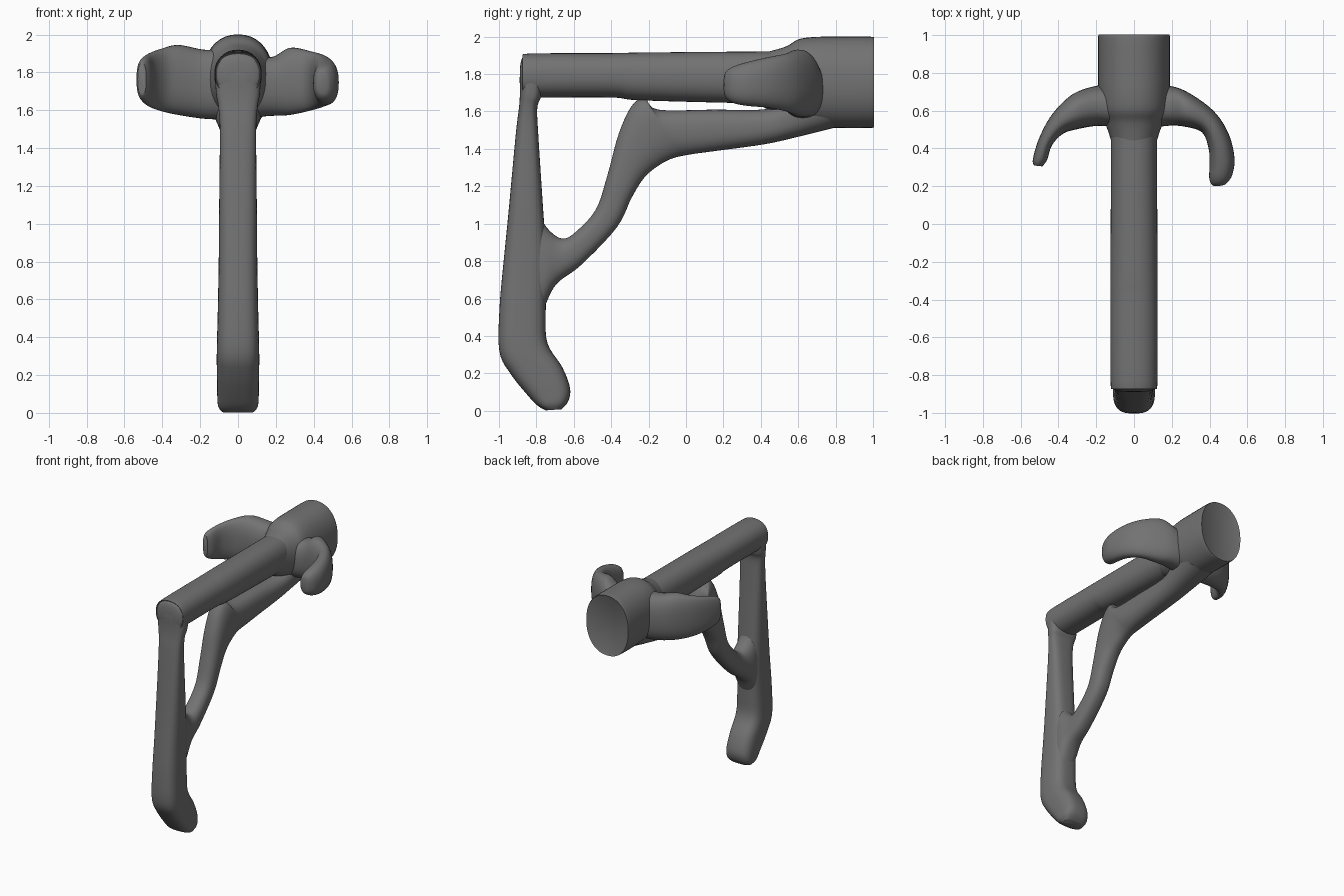
import bpy, bmesh, math
from mathutils import Vector

SEG = 40
grey = bpy.data.materials.new("dark_grey")
grey.diffuse_color = (0.17, 0.17, 0.17, 1)


def spline(rings, steps):
    """Catmull-Rom interpolation of ring parameters."""
    out, n = [], len(rings)
    for i in range(n - 1):
        a, b, c, d = (rings[max(0, min(n - 1, i + k))] for k in (-1, 0, 1, 2))
        for s in range(steps):
            t = s / steps
            out.append([0.5 * (2 * q + (r - p) * t + (2 * p - 5 * q + 4 * r - u) * t * t
                               + (3 * q - p - 3 * r + u) * t ** 3)
                        for p, q, r, u in zip(a, b, c, d)])
    out.append(list(rings[-1]))
    return out


def loft(name, rings, place, power=2.0, steps=5):
    """Each ring: two edge points (a0,b0),(a1,b1) in a plane, low and high limit across it."""
    bm = bmesh.new()
    loops = []
    for a0, b0, a1, b1, lo, hi in spline(rings, steps):
        loop = []
        for k in range(SEG):
            t = 2 * math.pi * k / SEG
            u = math.copysign(abs(math.cos(t)) ** (2 / power), math.cos(t))
            v = math.copysign(abs(math.sin(t)) ** (2 / power), math.sin(t))
            a = (a0 + a1) / 2 + u * (a0 - a1) / 2
            b = (b0 + b1) / 2 + u * (b0 - b1) / 2
            c = (lo + hi) / 2 + v * (hi - lo) / 2
            loop.append(bm.verts.new(place(a, b, c)))
        loops.append(loop)
    for p, q in zip(loops, loops[1:]):
        for k in range(SEG):
            j = (k + 1) % SEG
            bm.faces.new((p[k], p[j], q[j], q[k]))
    bm.faces.new(loops[0])
    bm.faces.new(loops[-1])
    bmesh.ops.recalc_face_normals(bm, faces=bm.faces)
    me = bpy.data.meshes.new(name)
    bm.to_mesh(me)
    bm.free()
    me.materials.append(grey)
    ob = bpy.data.objects.new(name, me)
    bpy.context.collection.objects.link(ob)
    bpy.ops.object.select_all(action='DESELECT')
    ob.select_set(True)
    bpy.context.view_layer.objects.active = ob
    bpy.ops.object.shade_smooth_by_angle(angle=math.radians(50))
    return ob


def side_loft(name, rings, **kw):
    """Loft symmetric in x; edge points are (y, z), last value is the half width."""
    return loft(name, [(*r[:4], -r[4], r[4]) for r in rings],
                lambda a, b, c: Vector((c, a, b)), **kw)


# Horizontal tube with rounded front end
side_loft("main_tube", [
    (-0.888, 1.83, -0.888, 1.74, 0.06), (-0.882, 1.868, -0.88, 1.70, 0.095),
    (-0.868, 1.895, -0.868, 1.683, 0.115), (-0.83, 1.91, -0.83, 1.675, 0.124),
    (-0.4, 1.912, -0.4, 1.675, 0.125),
    (-0.25, 1.915, -0.25, 1.66, 0.125), (0.3, 1.92, 0.3, 1.645, 0.122),
    (0.7, 1.92, 0.7, 1.64, 0.122)], power=2.3)

# Wide collar at the back, flaring out of the tube, with a flat end
side_loft("rear_collar", [
    (0.36, 1.90, 0.36, 1.65, 0.10), (0.46, 1.925, 0.46, 1.60, 0.127),
    (0.54, 1.95, 0.54, 1.57, 0.155), (0.60, 1.985, 0.60, 1.54, 0.18),
    (0.68, 1.998, 0.70, 1.52, 0.188), (0.8, 2.0, 0.8, 1.512, 0.19),
    (0.985, 2.0, 0.985, 1.512, 0.19), (1.0, 1.992, 1.0, 1.52, 0.183)], power=2.2)

# Upright handle with a kicked-back foot, flaring into the tube at the top
side_loft("handle", [
    (-0.87, 1.88, -0.77, 1.86, 0.09), (-0.888, 1.80, -0.76, 1.78, 0.117),
    (-0.888, 1.70, -0.775, 1.68, 0.116), (-0.893, 1.62, -0.795, 1.62, 0.104),
    (-0.91, 1.48, -0.79, 1.48, 0.096), (-0.95, 1.05, -0.762, 1.05, 0.10),
    (-0.975, 0.80, -0.745, 0.80, 0.102), (-0.997, 0.55, -0.75, 0.52, 0.107),
    (-0.998, 0.32, -0.74, 0.36, 0.112), (-0.94, 0.20, -0.66, 0.23, 0.112),
    (-0.84, 0.075, -0.62, 0.12, 0.11), (-0.79, 0.025, -0.63, 0.05, 0.105),
    (-0.75, 0.002, -0.665, 0.008, 0.085)], power=3.0)

# Curved brace rising from the handle and running back under the tube
side_loft("brace", [
    (-0.81, 1.10, -0.81, 0.42, 0.09), (-0.745, 0.98, -0.75, 0.57, 0.09),
    (-0.66, 0.92, -0.69, 0.68, 0.078), (-0.58, 0.965, -0.56, 0.78, 0.072),
    (-0.48, 1.08, -0.37, 0.98, 0.07), (-0.42, 1.26, -0.29, 1.14, 0.075),
    (-0.36, 1.48, -0.22, 1.25, 0.08), (-0.29, 1.63, -0.14, 1.315, 0.085),
    (-0.22, 1.67, -0.07, 1.35, 0.087), (-0.15, 1.61, 0.02, 1.37, 0.09),
    (0.15, 1.61, 0.15, 1.388, 0.09), (0.4, 1.61, 0.42, 1.425, 0.095),
    (0.50, 1.64, 0.60, 1.465, 0.11), (0.62, 1.74, 0.80, 1.515, 0.14)], power=2.4)

# Swept horns: edge points are (x, y), then low and high z
right_rings = [
    (0.05, 0.74, 0.05, 0.50, 1.56, 1.90), (0.17, 0.735, 0.18, 0.52, 1.57, 1.88),
    (0.28, 0.70, 0.27, 0.515, 1.575, 1.93), (0.42, 0.60, 0.36, 0.485, 1.60, 1.91),
    (0.50, 0.48, 0.395, 0.40, 1.62, 1.89), (0.532, 0.35, 0.40, 0.31, 1.63, 1.865),
    (0.52, 0.26, 0.398, 0.245, 1.645, 1.84), (0.49, 0.215, 0.41, 0.21, 1.675, 1.81),
    (0.465, 0.203, 0.43, 0.20, 1.715, 1.77)]
left_rings = [
    (-0.05, 0.74, -0.05, 0.50, 1.55, 1.92), (-0.18, 0.735, -0.18, 0.52, 1.555, 1.92),
    (-0.32, 0.69, -0.31, 0.50, 1.575, 1.945), (-0.43, 0.585, -0.38, 0.475, 1.595, 1.925),
    (-0.50, 0.46, -0.435, 0.415, 1.62, 1.90), (-0.535, 0.345, -0.46, 0.34, 1.65, 1.875),
    (-0.53, 0.31, -0.485, 0.305, 1.68, 1.85)]
for name, rings in (("right_horn", right_rings), ("left_horn", left_rings)):
    loft(name, rings, lambda a, b, c: Vector((a, b, c)), power=2.4)
